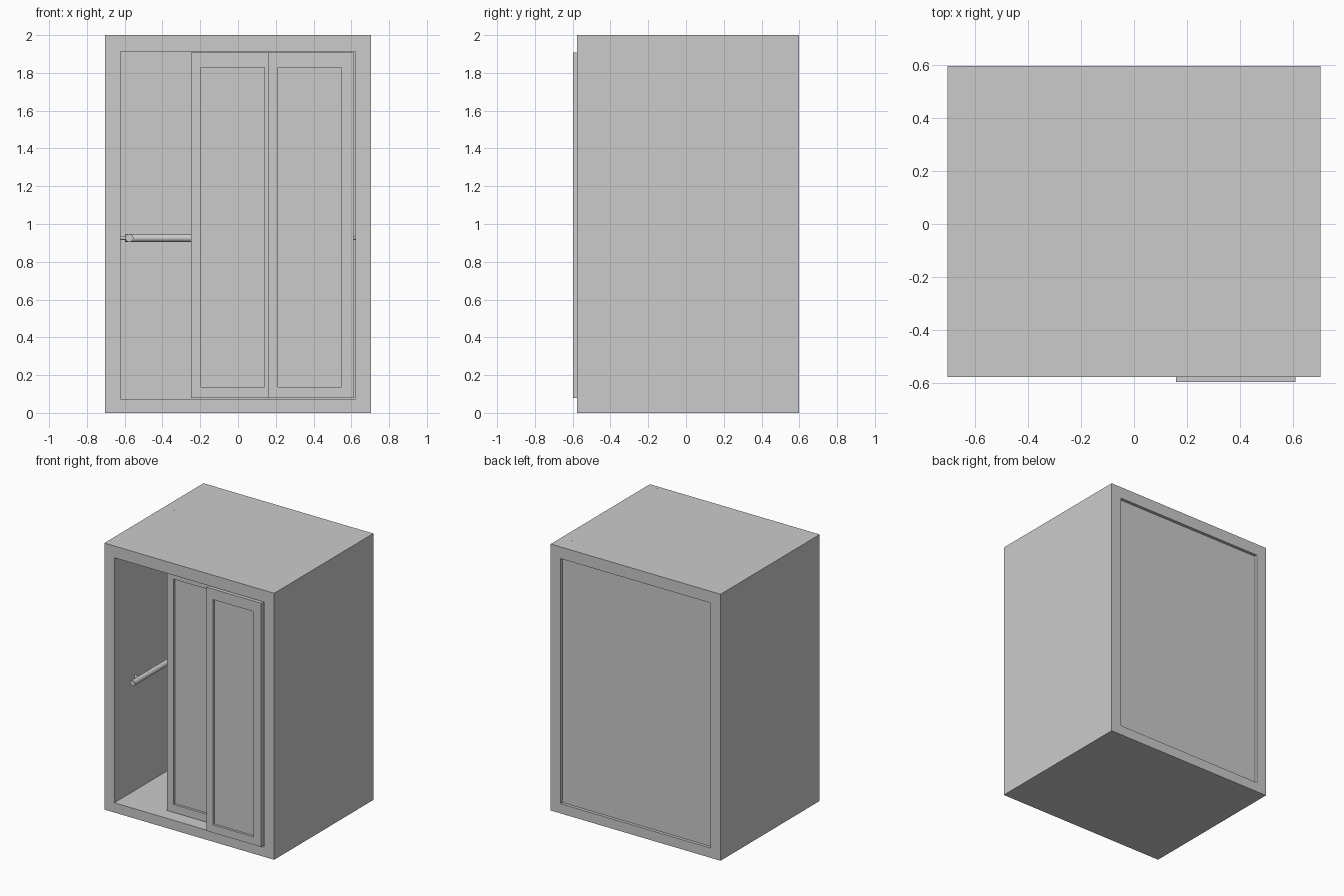
import bpy, bmesh
from mathutils import Vector

if "Cube" in bpy.data.objects:
    bpy.data.objects.remove(bpy.data.objects["Cube"])


def finish(bm, name):
    bmesh.ops.recalc_face_normals(bm, faces=bm.faces)
    mesh = bpy.data.meshes.new(name)
    bm.to_mesh(mesh)
    bm.free()
    ob = bpy.data.objects.new(name, mesh)
    bpy.context.collection.objects.link(ob)
    return ob


def box(name, x0, x1, y0, y1, z0, z1):
    bm = bmesh.new()
    bmesh.ops.create_cube(bm, size=1)
    for v in bm.verts:
        v.co = ((x0 + x1) / 2 + v.co.x * (x1 - x0),
                (y0 + y1) / 2 + v.co.y * (y1 - y0),
                (z0 + z1) / 2 + v.co.z * (z1 - z0))
    return finish(bm, name)


def frame(name, outer, inner, y0, y1):
    """Rectangular tube along y; outer and inner are (x0, x1, z0, z1)."""
    bm = bmesh.new()

    def ring(r, y):
        x0, x1, z0, z1 = r
        return [bm.verts.new((x, y, z)) for x, z in
                ((x0, z0), (x1, z0), (x1, z1), (x0, z1))]
    rings = [ring(outer, y0), ring(inner, y0), ring(inner, y1), ring(outer, y1)]
    for k in range(4):
        a, b = rings[k], rings[(k + 1) % 4]
        for i in range(4):
            j = (i + 1) % 4
            bm.faces.new((a[i], a[j], b[j], b[i]))
    return finish(bm, name)


def rod(name, p, q, r, sides=24):
    p, q = Vector(p), Vector(q)
    bpy.ops.mesh.primitive_cylinder_add(vertices=sides, radius=r,
                                        depth=(q - p).length, location=(p + q) / 2)
    ob = bpy.context.object
    ob.name = name
    ob.rotation_euler = (q - p).to_track_quat('Z', 'Y').to_euler()
    bpy.ops.object.shade_smooth_by_angle()
    return ob


# Cabin shell with a recessed back wall
frame("cabin_shell", (-0.705, 0.705, 0, 2), (-0.622, 0.622, 0.073, 1.912), -0.578, 0.597)
box("back_wall", -0.622, 0.622, 0.552, 0.574, 0.073, 1.912)

# Two overlapping sliding doors, each a frame round a recessed panel
for side, x0, y0 in (("left", -0.25, -0.482), ("right", 0.158, -0.597)):
    hole = (x0 + 0.053, x0 + 0.39, 0.137, 1.828)
    frame(side + "_door_frame", (x0, x0 + 0.453, 0.078, 1.907), hole, y0, y0 + 0.05)
    box(side + "_door_panel", hole[0], hole[1], y0 + 0.018, y0 + 0.035, hole[2], hole[3])

# Handrails on both sides and the back, with wall brackets
Z = 0.926
for s, side in ((-1, "left"), (1, "right")):
    rod(side + "_handrail", (s * 0.575, -0.43, Z), (s * 0.575, 0.44, Z), 0.021)
    for y in (-0.33, 0.33):
        rod(side + "_rail_bracket", (s * 0.575, y, Z), (s * 0.622, y, Z), 0.011, 16)
    rod("back_rail_bracket", (s * 0.45, 0.505, Z), (s * 0.45, 0.552, Z), 0.011, 16)
    # Tiny roof bolts
    for y in (-0.55, -0.21, 0.13, 0.47):
        rod("roof_bolt", (s * 0.62, y, 1.99), (s * 0.62, y, 2.0005), 0.004, 8)
rod("back_handrail", (-0.597, 0.505, Z), (0.597, 0.505, Z), 0.021)
